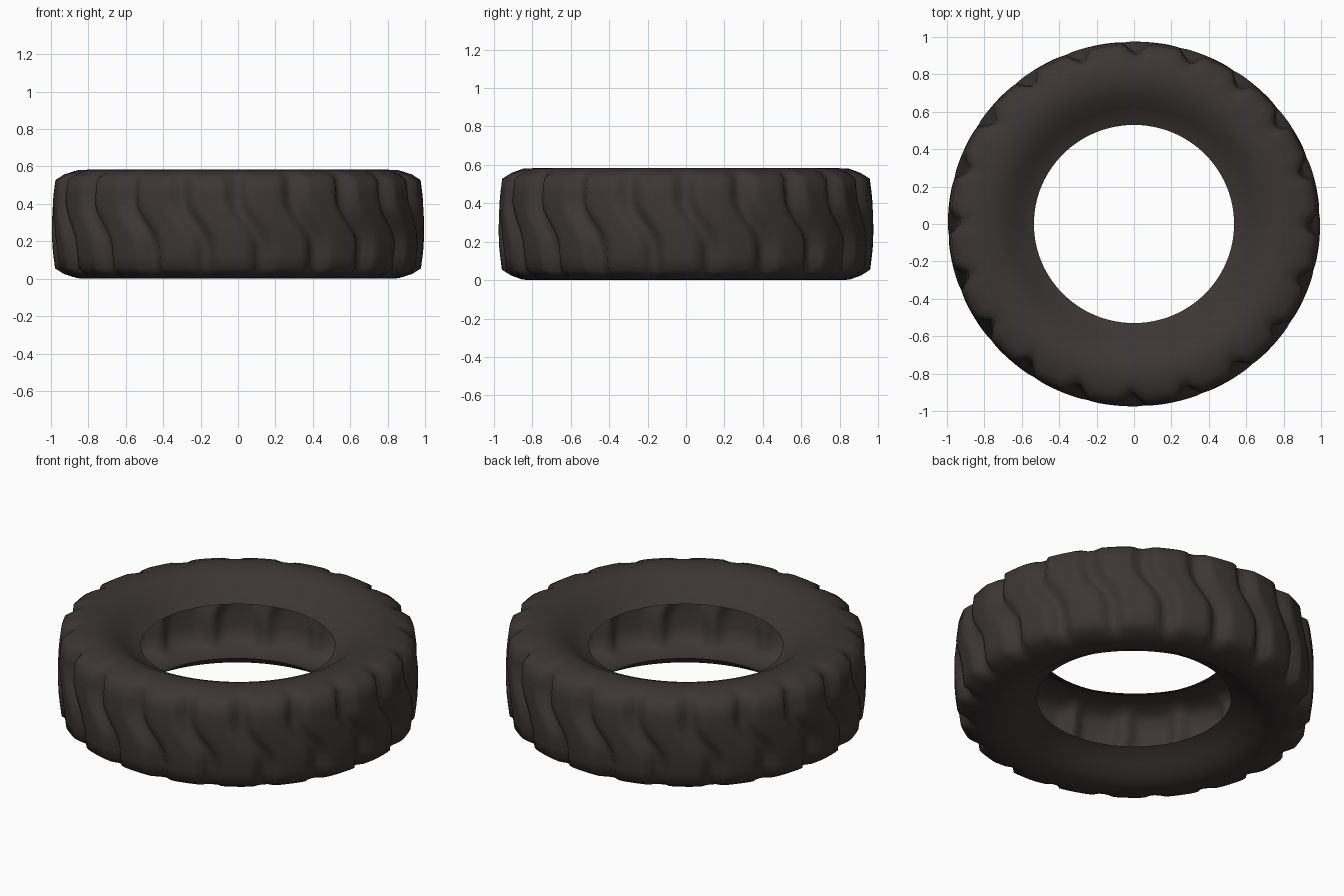
import bpy, bmesh, math

if "Cube" in bpy.data.objects:
    bpy.data.objects.remove(bpy.data.objects["Cube"])

LUGS, SEG = 20, 200

# upper half of the open tyre cross-section: radius, height, lug depth
half = [(0.535, 0.456, 0), (0.575, 0.472, 0), (0.63, 0.510, 0), (0.69, 0.552, 0),
        (0.75, 0.577, 0), (0.80, 0.583, 0), (0.86, 0.580, 0.005), (0.93, 0.558, 0.025),
        (0.978, 0.528, 0.052), (0.987, 0.46, 0.056), (0.992, 0.41, 0.055),
        (0.994, 0.37, 0.052), (0.995, 0.33, 0.05)]
H = 0.583
profile = half + [(0.995, H / 2, 0.05)] + [(r, H - z, d) for r, z, d in reversed(half)]


def smooth(a, b, x):
    t = max(0, min(1, (x - a) / (b - a)))
    return t * t * (3 - 2 * t)


def lug(theta, z):
    """0 in a groove, 1 on a lug; lugs bend sideways between top and bottom."""
    shift = math.radians(4 - 8 * smooth(0.18, 0.42, z))
    u = ((theta - shift - math.radians(12.5)) * LUGS / (2 * math.pi)) % 1.0
    return 1 - smooth(0.27, 0.46, min(u, 1 - u))


# tyre shell
bm = bmesh.new()
rings = []
for i in range(SEG):
    th = 2 * math.pi * i / SEG
    ring = []
    for r, z, d in profile:
        rr = r - d * (1 - lug(th, z))
        sy = 0.98 if r > 0.9 else 0.99
        ring.append(bm.verts.new((rr * math.cos(th), sy * rr * math.sin(th), z)))
    rings.append(ring)
for i in range(SEG):
    a, b = rings[i], rings[(i + 1) % SEG]
    for j in range(len(profile) - 1):
        bm.faces.new((a[j], a[j + 1], b[j + 1], b[j]))
bmesh.ops.recalc_face_normals(bm, faces=bm.faces)
# make the tread face outward
bm.faces.ensure_lookup_table()
f = max(bm.faces, key=lambda f: f.calc_center_median().x)
if f.normal.x < 0:
    bmesh.ops.reverse_faces(bm, faces=bm.faces)
for f in bm.faces:
    f.smooth = True

me = bpy.data.meshes.new("tyre")
bm.to_mesh(me)
bm.free()
tyre = bpy.data.objects.new("tyre", me)
bpy.context.collection.objects.link(tyre)

# dark rubber
mat = bpy.data.materials.new("dark_rubber")
mat.diffuse_color = (0.045, 0.037, 0.036, 1)
mat.use_nodes = True
mat.node_tree.nodes["Principled BSDF"].inputs["Base Color"].default_value = mat.diffuse_color
me.materials.append(mat)
